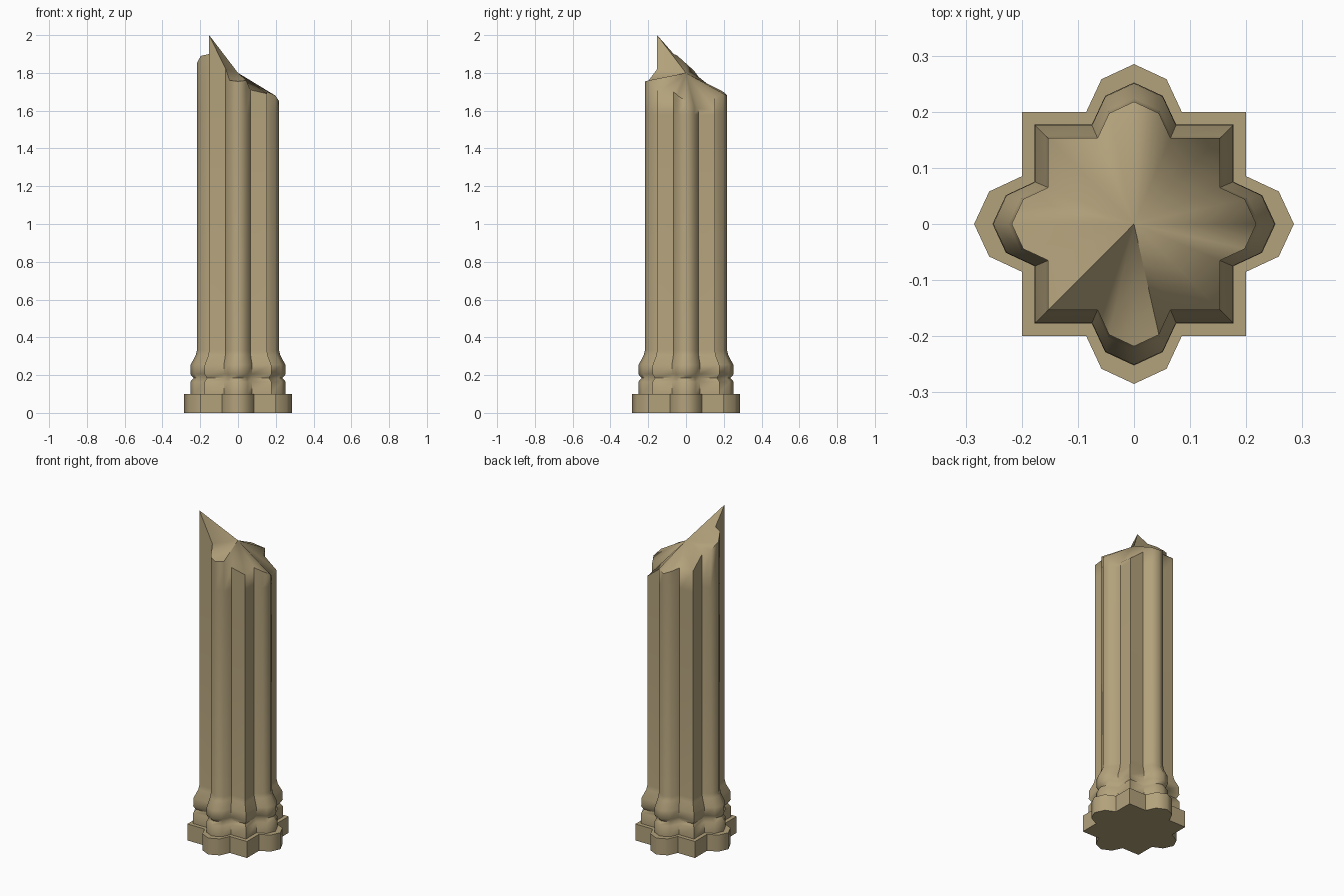
import bpy, bmesh, math
from mathutils import Matrix, Vector

cube = bpy.data.objects.get("Cube")
if cube:
    bpy.data.objects.remove(cube, do_unlink=True)

# Weathered stone
stone = bpy.data.materials.new("sandstone")
stone.use_nodes = True
colour = (0.45, 0.36, 0.20, 1)
stone.diffuse_color = colour
bsdf = stone.node_tree.nodes["Principled BSDF"]
bsdf.inputs["Base Color"].default_value = colour
bsdf.inputs["Roughness"].default_value = 0.9

# Square with a faceted lobe on each side; starts at the front left corner
side = [(-0.2, -0.2), (-0.085, -0.2), (-0.058, -0.258),
        (0, -0.285), (0.058, -0.258), (0.085, -0.2)]
outline = [Matrix.Rotation(math.radians(90 * k), 2) @ Vector(p)
           for k in range(4) for p in side]


def ring(bm, scale, heights):
    return [bm.verts.new((p.x * scale, p.y * scale, z))
            for p, z in zip(outline, heights)]


def lofted(name, profile, broken=None):
    """Stack scaled outlines; finish flat or with a jagged broken top."""
    bm = bmesh.new()
    n = len(outline)
    rings = [ring(bm, s, [z] * n) for s, z in profile]
    if broken:
        rings.append(ring(bm, profile[-1][0], broken))
    for low, high in zip(rings, rings[1:]):
        for i in range(n):
            j = (i + 1) % n
            bm.faces.new((low[i], low[j], high[j], high[i]))
    bm.faces.new(rings[0][::-1])
    top = rings[-1]
    if broken:
        peak = bm.verts.new((0, 0, 1.8))
        for i in range(n):
            bm.faces.new((top[i], top[(i + 1) % n], peak))
    else:
        bm.faces.new(top)
    mesh = bpy.data.meshes.new(name)
    bm.to_mesh(mesh)
    bm.free()
    mesh.materials.append(stone)
    obj = bpy.data.objects.new(name, mesh)
    bpy.context.collection.objects.link(obj)
    bpy.ops.object.select_all(action="DESELECT")
    obj.select_set(True)
    bpy.context.view_layer.objects.active = obj
    bpy.ops.object.shade_smooth_by_angle(angle=math.radians(60))
    return obj


# Plinth
lofted("plinth", [(1, 0), (1, 0.1)])

# Broken rim heights, one row per side: front, right, back, left
rim = [2.0, 1.82, 1.76, 1.755, 1.76, 1.71,
       1.69, 1.70, 1.68, 1.65, 1.62, 1.61,
       1.60, 1.67, 1.69, 1.68, 1.70, 1.71,
       1.71, 1.78, 1.81, 1.85, 1.89, 1.90]

# Moulded foot and shaft
lofted("column_shaft",
       [(0.885, 0.1), (0.885, 0.165), (0.825, 0.184), (0.885, 0.205),
        (0.88, 0.255), (0.785, 0.305), (0.765, 0.33), (0.765, 1.58)], rim)
